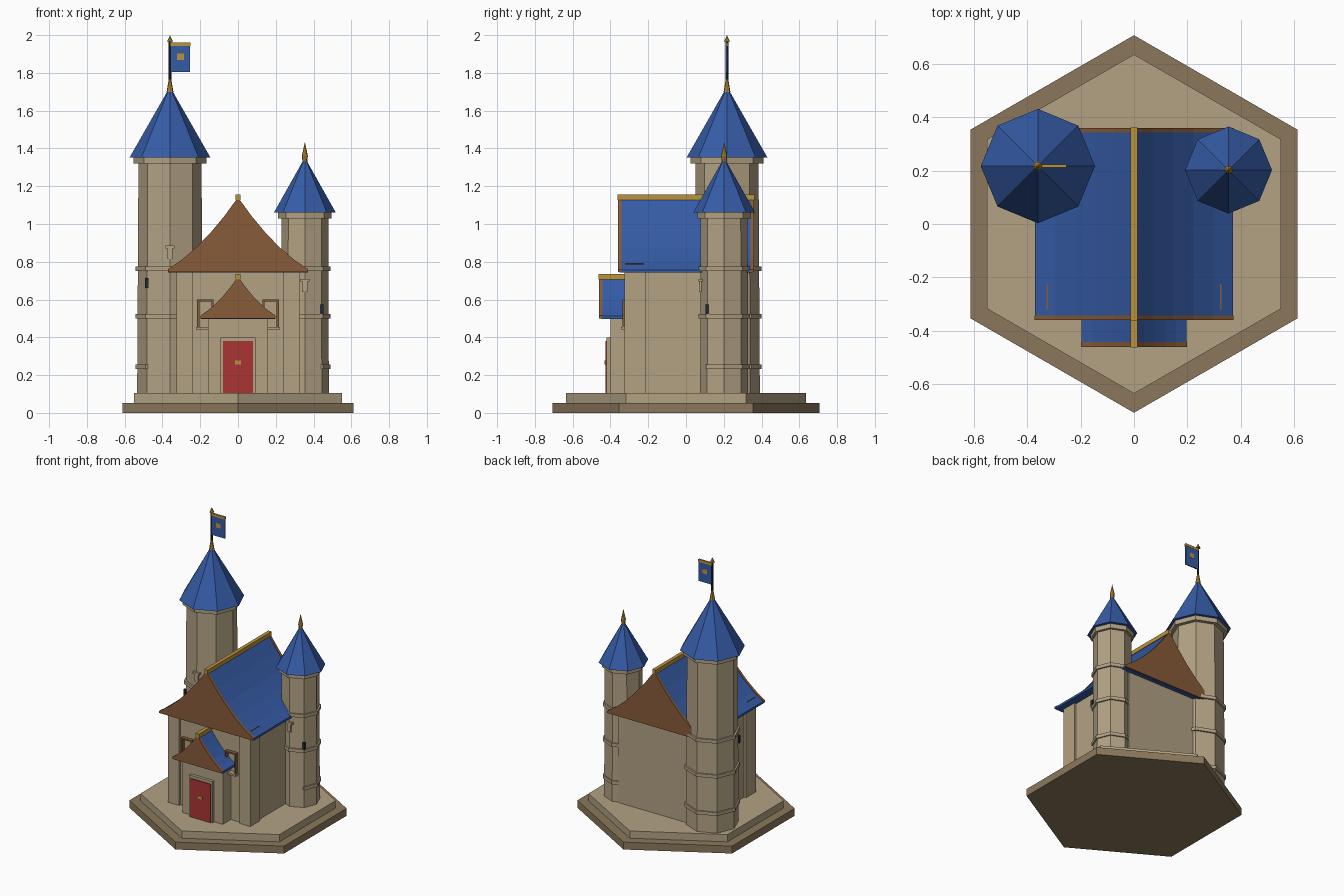
import bpy, bmesh
from math import cos, sin, radians
from mathutils import Matrix

cube = bpy.data.objects.get("Cube")
if cube:
    bpy.data.objects.remove(cube, do_unlink=True)


def material(name, r, g, b):
    lin = [(c / 255) ** 2.2 for c in (r, g, b)] + [1]
    m = bpy.data.materials.new(name)
    m.use_nodes = True
    m.diffuse_color = lin
    m.node_tree.nodes["Principled BSDF"].inputs["Base Color"].default_value = lin
    return m


STONE = material("pale stone", 177, 161, 131)
PLINTH = material("dark stone", 138, 119, 92)
BLUE = material("roof blue", 56, 92, 165)
WOOD = material("brown wood", 134, 92, 60)
GOLD = material("gold", 186, 146, 62)
RED = material("door red", 168, 56, 54)
DARK = material("dark iron", 42, 44, 58)


def finish(name, bm, mat):
    bmesh.ops.recalc_face_normals(bm, faces=bm.faces)
    mesh = bpy.data.meshes.new(name)
    bm.to_mesh(mesh)
    bm.free()
    mesh.materials.append(mat)
    ob = bpy.data.objects.new(name, mesh)
    bpy.context.collection.objects.link(ob)
    return ob


def box(name, mat, x0, x1, y0, y1, z0, z1):
    bm = bmesh.new()
    size = Matrix.Diagonal((x1 - x0, y1 - y0, z1 - z0, 1))
    place = Matrix.Translation(((x0 + x1) / 2, (y0 + y1) / 2, (z0 + z1) / 2))
    bmesh.ops.create_cube(bm, size=1, matrix=place @ size)
    return finish(name, bm, mat)


def column(name, mat, x, y, z0, z1, r0, r1, sides=8):
    bm = bmesh.new()
    bmesh.ops.create_cone(bm, cap_ends=True, segments=sides, radius1=r0, radius2=r1,
                          depth=z1 - z0,
                          matrix=Matrix.Translation((x, y, (z0 + z1) / 2)))
    return finish(name, bm, mat)


def prism(name, mat, points, offset):
    """Extrude a polygon of 3D points along an offset."""
    bm = bmesh.new()
    face = bm.faces.new([bm.verts.new(p) for p in points])
    new = bmesh.ops.extrude_face_region(bm, geom=[face])["geom"]
    bmesh.ops.translate(bm, vec=offset,
                        verts=[v for v in new if isinstance(v, bmesh.types.BMVert)])
    return finish(name, bm, mat)


def gable_roof(name, half, y0, y1, base, eave, top, board, ends):
    """Flared gable roof with wooden end boards and a gold ridge."""
    steps = 5
    side = []
    for i in range(steps + 1):
        t = i / steps
        side.append((half * t, eave + (top - eave) * (0.58 * (1 - t) + 0.42 * (1 - t) ** 2)))
    side.append((half, base))
    outline = side + [(-x, z) for x, z in reversed(side[1:])]
    prism(name, BLUE, [(x, y0 + board / 2, z) for x, z in outline], (0, y1 - y0 - board, 0))
    for label, y in ends:
        prism(f"{name}_{label}_gable", WOOD,
              [(x * 1.005, y, z + 0.003) for x, z in outline], (0, board, 0))
    box(name + "_ridge", GOLD, -0.013, 0.013, y0 - 0.002, y1 + 0.002, top - 0.012, top + 0.017)


# Hexagonal plinth
column("lower_plinth", PLINTH, 0, 0, 0, 0.053, 0.707, 0.707, 6)
column("upper_plinth", STONE, 0, 0, 0.053, 0.105, 0.635, 0.635, 6)

# Main hall
box("hall_walls", STONE, -0.31, 0.31, -0.31, 0.32, 0.10, 0.76)
gable_roof("hall_roof", 0.37, -0.36, 0.36, 0.742, 0.757, 1.138, 0.018,
           [("front", -0.36), ("back", 0.342)])

# Entrance porch and door
box("porch_walls", STONE, -0.16, 0.16, -0.40, -0.30, 0.10, 0.53)
gable_roof("porch_roof", 0.197, -0.46, -0.30, 0.498, 0.513, 0.718, 0.018,
           [("front", -0.46)])
box("door_frame", STONE, -0.092, 0.092, -0.42, -0.39, 0.10, 0.40)
box("door", RED, -0.08, 0.08, -0.426, -0.41, 0.105, 0.38)
box("door_handle", GOLD, -0.016, 0.016, -0.432, -0.42, 0.255, 0.277)

# Paired hall details
for side, s in (("left", 1), ("right", -1)):
    def pair(name, mat, a, b, *rest):
        box(f"{side}_{name}", mat, min(s * a, s * b), max(s * a, s * b), *rest)
    pair("corner_buttress", STONE, 0.24, 0.325, -0.325, -0.215, 0.10, 0.75)
    pair("window_outer_jamb", WOOD, 0.205, 0.216, -0.335, -0.30, 0.455, 0.60)
    pair("window_inner_jamb", WOOD, 0.13, 0.141, -0.335, -0.30, 0.455, 0.60)
    pair("window_lintel", WOOD, 0.13, 0.216, -0.335, -0.30, 0.59, 0.60)
    pair("window_sill", STONE, 0.125, 0.223, -0.345, -0.30, 0.442, 0.456)
    pair("roof_rail", WOOD, 0.322, 0.328, -0.32, -0.225, 0.775, 0.79)


def tower(name, x, y, r0, r1, collar, collar_r, eave, eave_r, peak, out, slit_z, bracket_z):
    column(name + "_shaft", STONE, x, y, 0.10, collar + 0.01, r0, r1)
    column(name + "_collar", STONE, x, y, collar, eave + 0.005, collar_r, collar_r)
    column(name + "_roof", BLUE, x, y, eave, peak, eave_r, 0.004)
    for z in (0.50, 0.75):
        column(f"{name}_band_{z}", STONE, x, y, z, z + 0.024, r0 + 0.009, r0 + 0.009)
    # Low band wraps only the outer and rear faces
    start = -45 if out > 0 else 0
    arc = [radians(start + 45 * i) for i in range(6)]
    r = r0 + 0.009
    prism(name + "_low_band", STONE,
          [(x + r * cos(a), y + r * sin(a), 0.232) for a in arc], (0, 0, 0.024))
    # Window slit on the outer front corner
    sx, sy = x + out * r0 * 0.707, y - r0 * 0.707
    box(name + "_slit", DARK, sx - 0.009, sx + 0.009, sy - 0.009, sy + 0.009,
        slit_z, slit_z + 0.053)
    # Small bracket on the front corner
    fy = y - r1
    box(name + "_bracket_stem", STONE, x - 0.013, x + 0.013, fy - 0.008, fy + 0.02,
        bracket_z, bracket_z + 0.06)
    box(name + "_bracket_cap", STONE, x - 0.025, x + 0.025, fy - 0.012, fy + 0.02,
        bracket_z + 0.055, bracket_z + 0.07)


# Towers
tower("tall_tower", -0.36, 0.217, 0.174, 0.167, 1.32, 0.193, 1.352, 0.214, 1.72, -1, 0.66, 0.815)
tower("short_tower", 0.354, 0.202, 0.127, 0.124, 1.03, 0.142, 1.062, 0.163, 1.345, 1, 0.52, 0.64)

# Finials, pole and flag
column("short_finial_base", GOLD, 0.354, 0.202, 1.325, 1.36, 0.012, 0.016)
column("short_finial", GOLD, 0.354, 0.202, 1.36, 1.435, 0.016, 0.0)
column("tall_finial", GOLD, -0.36, 0.217, 1.70, 1.77, 0.018, 0.006)
column("flag_pole", DARK, -0.36, 0.217, 1.70, 1.975, 0.007, 0.007)
column("flag_pole_tip", GOLD, -0.36, 0.217, 1.965, 2.0, 0.016, 0.0)
box("flag", BLUE, -0.358, -0.254, 0.213, 0.221, 1.805, 1.95)
box("flag_top_bar", GOLD, -0.358, -0.252, 0.211, 0.223, 1.942, 1.96)
box("flag_emblem", GOLD, -0.322, -0.287, 0.211, 0.223, 1.868, 1.903)
